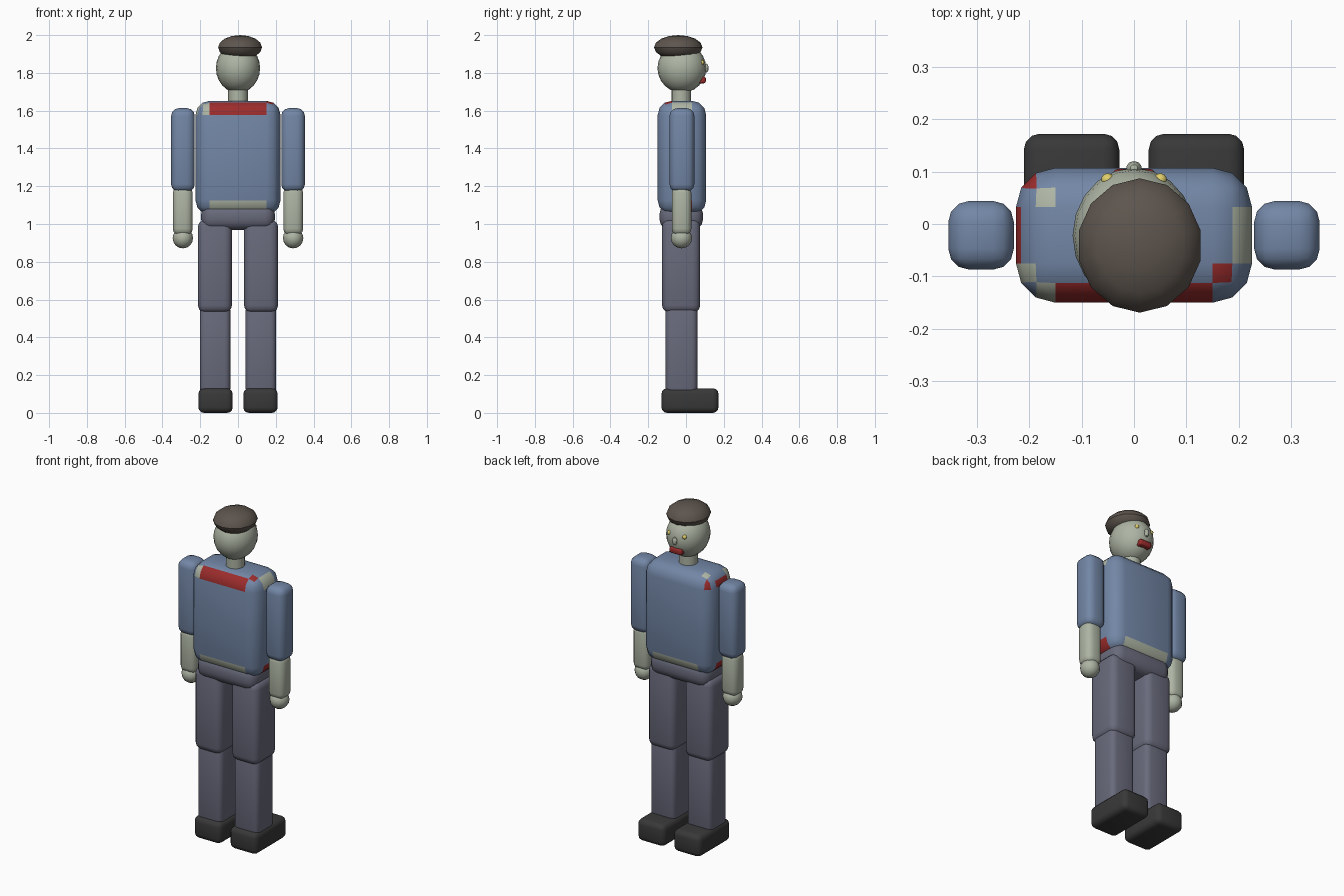
import bpy, bmesh, math
from mathutils import Vector

if "Cube" in bpy.data.objects:
    bpy.data.objects.remove(bpy.data.objects["Cube"])


def material(name, rgb):
    m = bpy.data.materials.new(name)
    m.diffuse_color = (*rgb, 1)
    m.use_nodes = True
    m.node_tree.nodes["Principled BSDF"].inputs["Base Color"].default_value = m.diffuse_color
    return m


SKIN = material("pale_skin", (0.42, 0.46, 0.37))
SHIRT = material("blue_cloth", (0.17, 0.24, 0.38))
BLOOD = material("dark_red", (0.33, 0.025, 0.025))
TROUSERS = material("grey_cloth", (0.14, 0.145, 0.2))
SHOE = material("black_leather", (0.04, 0.04, 0.04))
HAIR = material("brown_hair", (0.11, 0.09, 0.075))
EYE = material("yellow_eye", (0.75, 0.62, 0.15))


def finish(bm, name, mat):
    bmesh.ops.recalc_face_normals(bm, faces=bm.faces)
    me = bpy.data.meshes.new(name)
    bm.to_mesh(me)
    bm.free()
    ob = bpy.data.objects.new(name, me)
    bpy.context.collection.objects.link(ob)
    me.materials.append(mat)
    bpy.ops.object.select_all(action='DESELECT')
    ob.select_set(True)
    bpy.context.view_layer.objects.active = ob
    bpy.ops.object.shade_smooth_by_angle(angle=math.radians(35))
    return ob


def box(name, x, y, z, bevel, mat):
    """Rounded box from (min, max) ranges."""
    bm = bmesh.new()
    bmesh.ops.create_cube(bm, size=1)
    for v in bm.verts:
        v.co = Vector(r[0] + (c + 0.5) * (r[1] - r[0]) for r, c in zip((x, y, z), v.co))
    bmesh.ops.bevel(bm, geom=bm.edges[:], offset=bevel, segments=3,
                    profile=0.5, affect='EDGES', clamp_overlap=True)
    return finish(bm, name, mat)


def ball(name, centre, radii, mat, u=16, v=10):
    bm = bmesh.new()
    bmesh.ops.create_uvsphere(bm, u_segments=u, v_segments=v, radius=1)
    bmesh.ops.scale(bm, vec=radii, verts=bm.verts)
    bmesh.ops.translate(bm, vec=centre, verts=bm.verts)
    return finish(bm, name, mat)


# torso with torn and stained patches along its rounded edges
torso = box("torso", (-0.225, 0.225), (-0.15, 0.107), (1.05, 1.652), 0.075, SHIRT)
torso.data.materials.append(SKIN)
torso.data.materials.append(BLOOD)
W = (-1, 1)
patches = [  # material index, x range, y range, z range of face centres
    (2, (-0.1, 0.1), (-0.149, -0.11), (1.58, 1.65)),
    (1, (-0.1, 0.1), (-0.149, -0.11), (1.05, 1.12)),
    (1, (-0.1, 0.1), (0.07, 0.106), (1.05, 1.12)),
    (1, (0.188, 0.224), (-0.07, 0.03), (1.58, 1.65)),
    (2, (-0.224, -0.216), (-0.07, 0.03), (1.58, 1.65)),
    (2, (0.15, 0.187), (-0.112, -0.076), (1.62, 1.66)),
    (1, (-0.187, -0.15), (0.033, 0.07), (1.62, 1.66)),
    (1, (-0.224, -0.188), (-0.112, -0.076), (1.58, 1.65)),
    (1, (-0.187, -0.15), (-0.149, -0.112), (1.58, 1.65)),
    (2, (-0.22, -0.18), (0.065, 0.1), (1.58, 1.64)),
    (2, (0.188, 0.224), (-0.07, 0.03), (1.05, 1.12)),
    (2, (-0.224, -0.188), (-0.07, 0.03), (1.05, 1.12)),
]
for f in torso.data.polygons:
    for idx, *ranges in patches:
        if all(r[0] < c < r[1] for r, c in zip(ranges, f.center)):
            f.material_index = idx

# hips
box("hips", (-0.195, 0.195), (-0.14, 0.09), (0.968, 1.11), 0.055, TROUSERS)

# limbs, both sides
for side, s in (("left", -1), ("right", 1)):
    def span(a, b):
        return tuple(sorted((s * a, s * b)))
    box(side + "_upper_arm", span(0.229, 0.354), (-0.087, 0.044), (1.17, 1.613), 0.04, SHIRT)
    box(side + "_forearm", span(0.24, 0.345), (-0.075, 0.028), (0.94, 1.2), 0.035, SKIN)
    ball(side + "_hand", (s * 0.292, -0.024, 0.925), (0.054, 0.056, 0.054), SKIN, 12, 8)
    box(side + "_thigh", span(0.032, 0.212), (-0.127, 0.075), (0.53, 1.025), 0.04, TROUSERS)
    box(side + "_shin", span(0.04, 0.202), (-0.108, 0.06), (0.1, 0.57), 0.03, TROUSERS)
    box(side + "_shoe", span(0.028, 0.21), (-0.13, 0.172), (0.0, 0.13), 0.03, SHOE)
    ball(side + "_eye", (s * 0.05, 0.084, 1.855), (0.013, 0.013, 0.013), EYE, 10, 6)

# neck
bm = bmesh.new()
bmesh.ops.create_cone(bm, cap_ends=True, segments=16, radius1=0.052, radius2=0.052, depth=0.14)
bmesh.ops.translate(bm, vec=(0, -0.025, 1.68), verts=bm.verts)
finish(bm, "neck", SKIN)

# head, nose, mouth and hair
ball("head", (0, -0.022, 1.825), (0.117, 0.129, 0.13), SKIN, 20, 12)
ball("nose", (0, 0.106, 1.825), (0.015, 0.014, 0.024), SKIN, 10, 6)
box("mouth", (-0.04, 0.04), (0.06, 0.105), (1.745, 1.78), 0.01, BLOOD)
ball("hair", (0.011, -0.041, 1.935), (0.119, 0.128, 0.065), HAIR, 14, 8)
